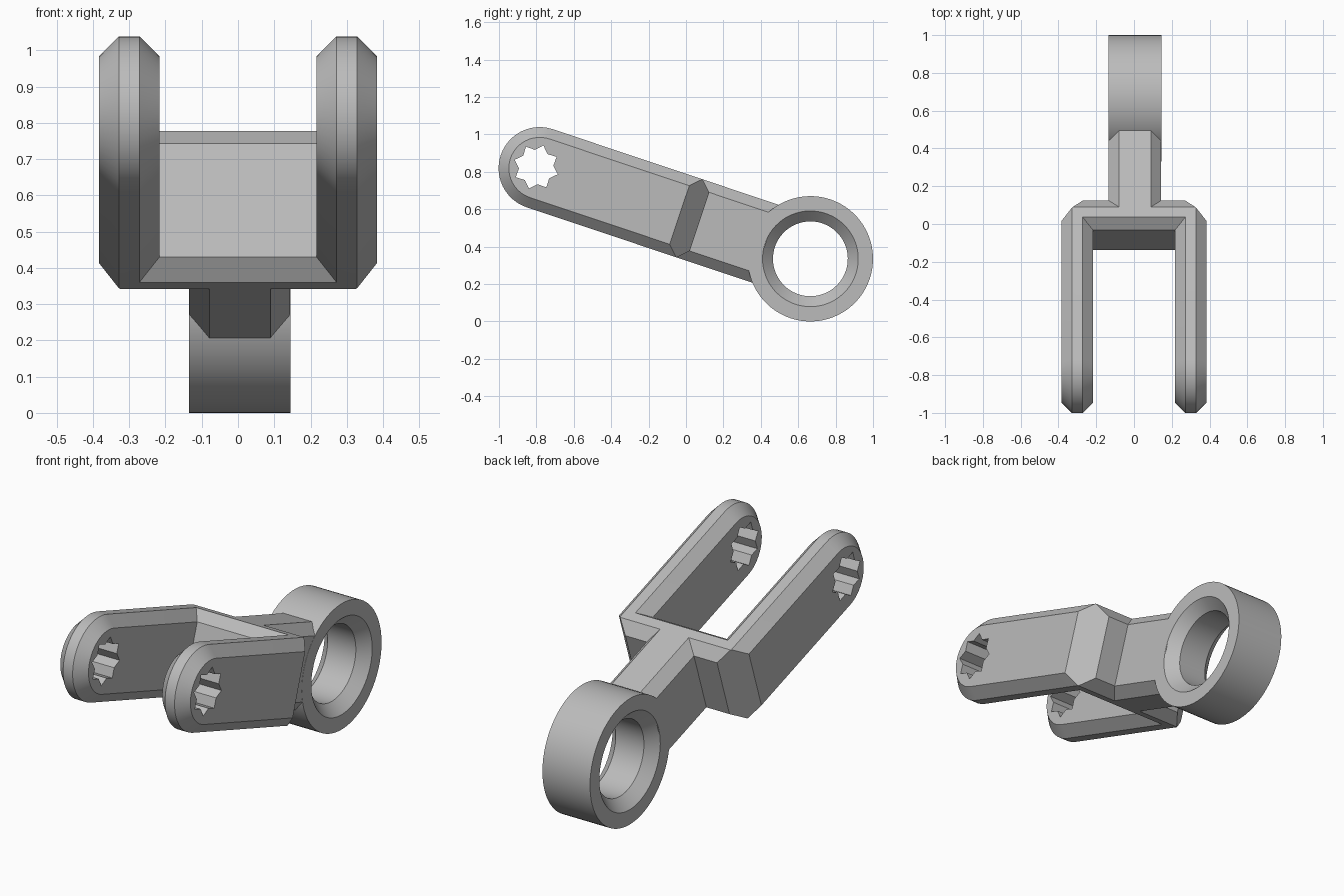
import bpy, bmesh
from math import radians, sin, cos, pi
from mathutils import Matrix, Vector

if "Cube" in bpy.data.objects:
    bpy.data.objects.remove(bpy.data.objects["Cube"], do_unlink=True)

# Shared dimensions; the part is laid out flat around the ring axis, then tilted
TILT = Matrix.Translation((0, 0.665, 0.335)) @ Matrix.Rotation(radians(-18.5), 4, 'X')
HALF_H, BEVEL = 0.22, 0.055
OUTER, INNER = 0.383, 0.217
ARM_END, BACK = -1.526, -0.625
SHIFT = 0.005

grey = bpy.data.materials.new("plain grey")
grey.use_nodes = True
grey.diffuse_color = (0.5, 0.5, 0.5, 1)
grey.node_tree.nodes["Principled BSDF"].inputs["Base Color"].default_value = (0.5, 0.5, 0.5, 1)


def finish(name, bm):
    """Turn a bmesh into a tilted, grey object."""
    bmesh.ops.recalc_face_normals(bm, faces=bm.faces)
    bm.transform(TILT)
    mesh = bpy.data.meshes.new(name)
    bm.to_mesh(mesh)
    bm.free()
    mesh.materials.append(grey)
    ob = bpy.data.objects.new(name, mesh)
    bpy.context.collection.objects.link(ob)
    return ob


def loft(bm, rings, closed=False, caps=True):
    """Skin a list of equal-length point rings."""
    loops = [[bm.verts.new(p) for p in ring] for ring in rings]
    n = len(loops[0])
    pairs = list(zip(loops, loops[1:])) + ([(loops[-1], loops[0])] if closed else [])
    for a, b in pairs:
        for i in range(n):
            j = (i + 1) % n
            bm.faces.new((a[i], a[j], b[j], b[i]))
    if caps and not closed:
        bm.faces.new(loops[0])
        bm.faces.new(loops[-1])
    return loops


def smooth(ob):
    bpy.ops.object.select_all(action='DESELECT')
    ob.select_set(True)
    bpy.context.view_layer.objects.active = ob
    bpy.ops.object.shade_smooth_by_angle(angle=radians(30))


# Yoke half: a bevelled round-ended arm, mitred into the crossbar
bm = bmesh.new()
STEPS = 24
layers = [(INNER, HALF_H - BEVEL), (INNER + BEVEL, HALF_H),
          (OUTER - BEVEL, HALF_H), (OUTER, HALF_H - BEVEL)]
rings = []
for x, r in layers:
    arc = [pi / 2 + pi * i / STEPS for i in range(STEPS + 1)]
    mitre = BACK - (OUTER - x)
    rings.append([(x, mitre, r)]
                 + [(x, ARM_END + r * cos(a), r * sin(a)) for a in arc]
                 + [(x, mitre, -r)])
loops = loft(bm, rings)
for a, b in zip(loops, loops[1:]):
    # open the mitred end so the crossbar continues from it
    face = bm.faces.get((a[0], a[-1], b[-1], b[0]))
    bm.faces.remove(face)
for edge in [e for e in bm.edges if not e.link_faces]:
    bm.edges.remove(edge)
section = [l[0] for l in loops] + [l[-1] for l in reversed(loops)]
middle = [bm.verts.new((0, v.co.y, v.co.z)) for v in section]
for i in range(len(section)):
    j = (i + 1) % len(section)
    bm.faces.new((section[i], section[j], middle[j], middle[i]))

# Chamfer the outer vertical corner
cut = bmesh.ops.bisect_plane(
    bm, geom=bm.verts[:] + bm.edges[:] + bm.faces[:],
    plane_co=(OUTER, BACK - 2 * BEVEL - 0.003, 0),
    plane_no=Vector((1, 1, 0)).normalized(), clear_outer=True)
bmesh.ops.edgeloop_fill(
    bm, edges=[e for e in cut["geom_cut"] if isinstance(e, bmesh.types.BMEdge)])

# Mirror to the other side
copy = bmesh.ops.duplicate(bm, geom=bm.verts[:] + bm.edges[:] + bm.faces[:])
for v in copy["geom"]:
    if isinstance(v, bmesh.types.BMVert):
        v.co.x = -v.co.x
bmesh.ops.remove_doubles(bm, verts=bm.verts, dist=0.0001)
yoke = finish("yoke", bm)

# Eight-pointed splined hole through both arms
bm = bmesh.new()
star = []
for i in range(16):
    r = 0.092 if i % 2 else 0.122
    a = i * pi / 8
    star.append((-1.546 + r * cos(a), r * sin(a)))
loft(bm, [[(x, y, z) for y, z in star] for x in (-0.5, 0.5)])
cutter = finish("spline_cutter", bm)
cutter.hide_render = True
mod = yoke.modifiers.new("spline_holes", 'BOOLEAN')
mod.operation = 'DIFFERENCE'
mod.solver = 'EXACT'
mod.object = cutter
bpy.ops.object.select_all(action='DESELECT')
bpy.context.view_layer.objects.active = yoke
yoke.select_set(True)
bpy.ops.object.modifier_apply(modifier=mod.name)
bpy.data.objects.remove(cutter, do_unlink=True)
smooth(yoke)

# Shank: bevelled bar from crossbar to ring
bm = bmesh.new()
w, h = 0.139, HALF_H
corner = [(w, h - BEVEL), (w - BEVEL, h)]
octagon = (corner + [(-x, z) for x, z in reversed(corner)]
           + [(-x, -z) for x, z in corner] + [(x, -z) for x, z in reversed(corner)])
loft(bm, [[(x + SHIFT, y, z) for x, z in octagon] for y in (BACK - BEVEL, -0.253)])
finish("shank", bm)

# Ring with a countersunk bore on both sides
bm = bmesh.new()
profile = [(0.14, 0.335), (0.14, 0.256), (0.083, 0.2),
           (-0.083, 0.2), (-0.14, 0.256), (-0.14, 0.335)]
SEGS = 72
loft(bm, [[(x + SHIFT, r * cos(t), r * sin(t)) for x, r in profile]
          for t in [2 * pi * i / SEGS for i in range(SEGS)]], closed=True)
smooth(finish("ring", bm))
